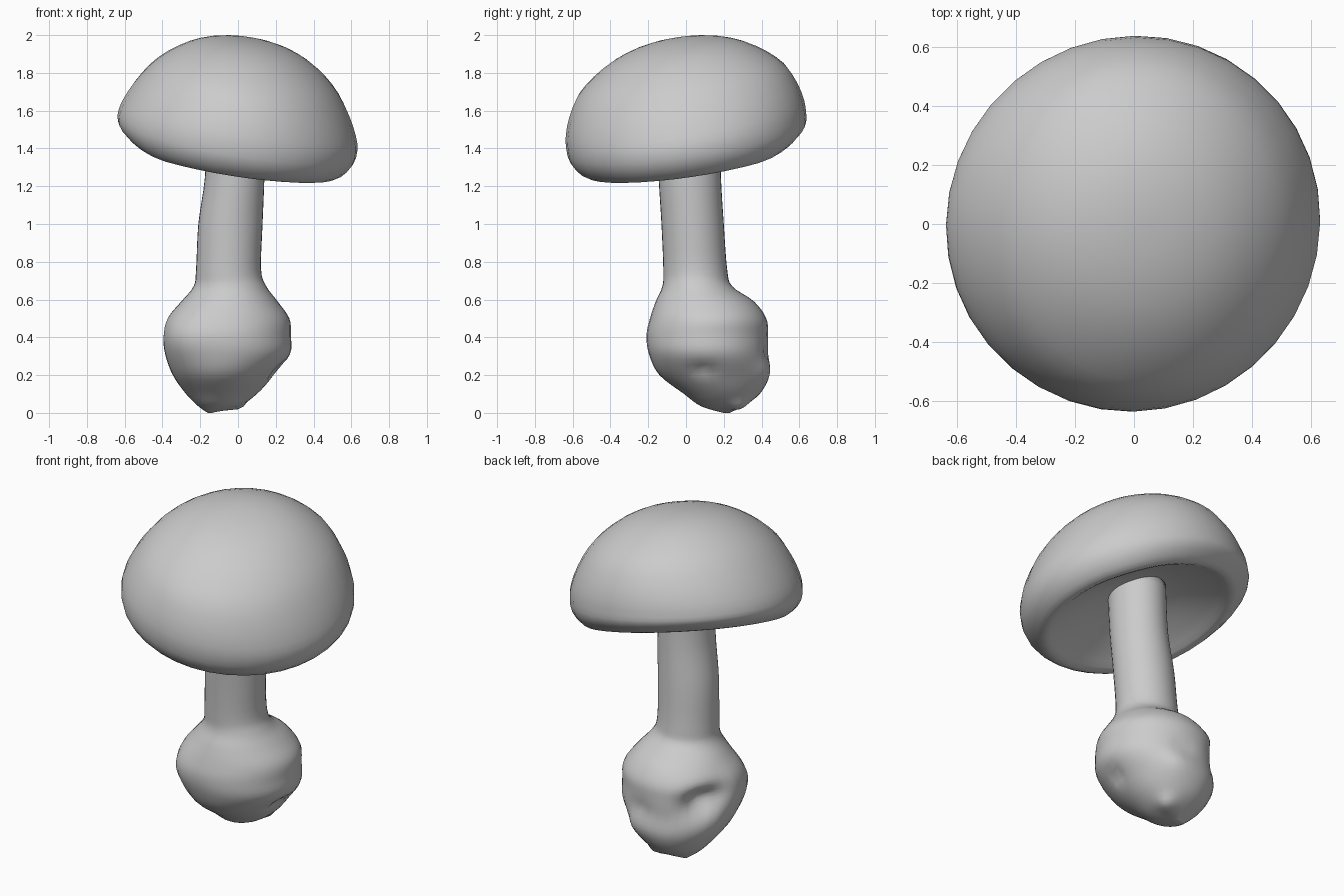
import bpy, bmesh
from math import cos, sin, pi, exp
from mathutils import Vector

if "Cube" in bpy.data.objects:
    bpy.data.objects.remove(bpy.data.objects["Cube"])


def smooth_rows(rows, steps):
    """Catmull-Rom interpolation through rows of numbers."""
    out = []
    n = len(rows)
    for i in range(n - 1):
        p = [rows[max(0, min(n - 1, i + k))] for k in (-1, 0, 1, 2)]
        for s in range(steps):
            t = s / steps
            out.append([b + 0.5 * t * (c - a + t * (2*a - 5*b + 4*c - d + t * (3*(b - c) + d - a)))
                        for a, b, c, d in zip(*p)])
    out.append(rows[-1])
    return out


def loft(name, rings):
    """Skin equal-length rings of points and close both ends."""
    bm = bmesh.new()
    loops = [[bm.verts.new(p) for p in ring] for ring in rings]
    for a, b in zip(loops, loops[1:]):
        for i in range(len(a)):
            j = (i + 1) % len(a)
            bm.faces.new((a[i], a[j], b[j], b[i]))
    for ring in (loops[0], loops[-1]):
        centre = bm.verts.new(sum((v.co for v in ring), Vector()) / len(ring))
        for i in range(len(ring)):
            bm.faces.new((ring[i], ring[(i + 1) % len(ring)], centre))
    bmesh.ops.recalc_face_normals(bm, faces=bm.faces)
    for f in bm.faces:
        f.smooth = True
    mesh = bpy.data.meshes.new(name)
    bm.to_mesh(mesh)
    bm.free()
    obj = bpy.data.objects.new(name, mesh)
    bpy.context.collection.objects.link(obj)
    return obj


def ellipse(x0, x1, y0, y1, z, sides=36):
    return [Vector(((x0 + x1) / 2 + (x1 - x0) / 2 * cos(2*pi*i/sides),
                    (y0 + y1) / 2 + (y1 - y0) / 2 * sin(2*pi*i/sides), z)) for i in range(sides)]


# Cap: tilted dome with a rounded lip and a hollow underside (radius, height)
profile = [(0.01, 0.482), (0.1, 0.478), (0.22, 0.454), (0.33, 0.408), (0.43, 0.34), (0.51, 0.26),
           (0.58, 0.155), (0.625, 0.06), (0.642, -0.01), (0.632, -0.085), (0.585, -0.15),
           (0.53, -0.172), (0.47, -0.14), (0.36, -0.085), (0.2, -0.02), (0.01, 0.02)]
cap_rings = [ellipse(-r, r, -r, r, h) for r, h in smooth_rows(profile, 2)]
for k, ring in enumerate(cap_rings):
    for p in ring:
        if k < 16:      # crown leans back and is a little longer in depth
            h = max(0, p.z)
            p.y *= 1 + min(0.09, 0.35 * h)
            p += Vector((-0.03, 0.06, 0)) * h
        else:           # lip is thinner on the raised side
            p.z += 0.11 * max(0, 0.7 * (p.y - p.x)) * min(1, (k - 16) / 4)
cap = loft("cap", cap_rings)
cap.rotation_mode = 'QUATERNION'
cap.rotation_quaternion = Vector((0, 0, 1)).rotation_difference(Vector((0.156, -0.146, 0.976)))
cap.location = (0, 0, 1.5)

# Stem and swollen base: x range, y range and height of each section
sections = [(-0.16, -0.14, 0.20, 0.23, 0.0), (-0.21, 0.0, 0.08, 0.30, 0.035),
            (-0.275, 0.10, -0.01, 0.39, 0.10), (-0.345, 0.19, -0.14, 0.44, 0.20),
            (-0.385, 0.275, -0.195, 0.435, 0.31), (-0.395, 0.28, -0.208, 0.435, 0.41),
            (-0.375, 0.272, -0.19, 0.425, 0.50), (-0.30, 0.21, -0.16, 0.36, 0.59),
            (-0.235, 0.15, -0.125, 0.245, 0.67), (-0.222, 0.122, -0.12, 0.218, 0.76),
            (-0.21, 0.13, -0.13, 0.20, 1.0), (-0.175, 0.14, -0.145, 0.185, 1.25),
            (-0.165, 0.145, -0.155, 0.18, 1.53)]
rings = [ellipse(*row) for row in smooth_rows(sections, 4)]

# Dents and bumps on the base: place, push, size
marks = [((-0.28, 0.28, 0.39), (0.11, -0.11, 0.02), 0.055),
         ((-0.34, 0.20, 0.45), (0.03, -0.025, 0), 0.05),
         ((0.21, 0.09, 0.23), (-0.035, 0, 0), 0.03),
         ((0.02, 0.43, 0.22), (0.03, 0.01, 0), 0.06),
         ((-0.02, 0.27, 0.06), (0.03, 0.02, -0.02), 0.04),
         ((0.02, 0.45, 0.34), (0, -0.02, 0), 0.035),
         ((-0.28, -0.1, 0.4), (-0.02, -0.025, 0), 0.1)]
for place, push, size in marks:
    for ring in rings:
        for p in ring:
            p += Vector(push) * exp(-(p - Vector(place)).length_squared / (2 * size * size))
loft("stem_and_base", rings)
